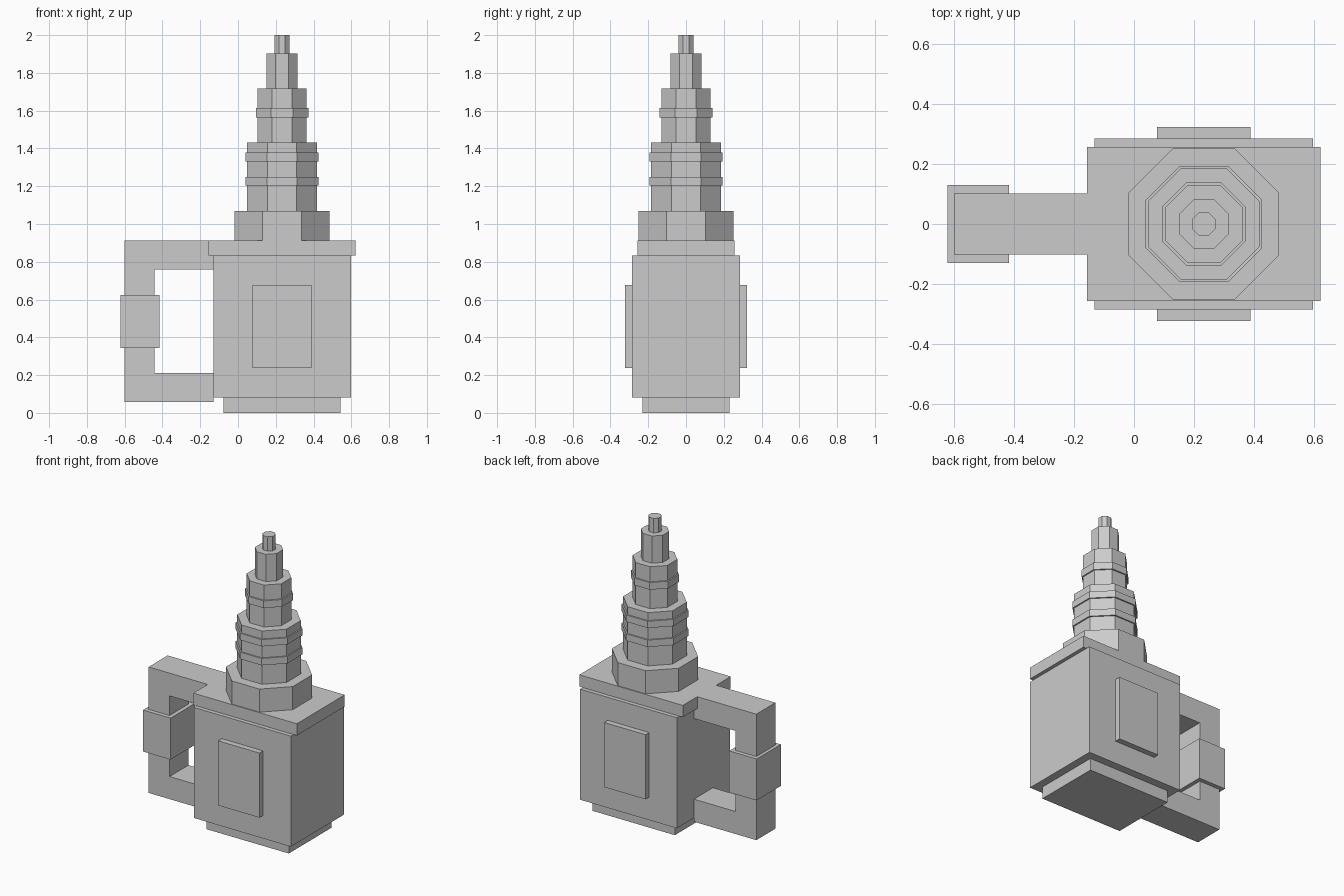
import bpy, bmesh, math
from mathutils import Matrix

if "Cube" in bpy.data.objects:
    bpy.data.objects.remove(bpy.data.objects["Cube"])

grey = bpy.data.materials.new("plain_grey")
grey.diffuse_color = (0.6, 0.6, 0.6, 1)
grey.use_nodes = True
grey.node_tree.nodes["Principled BSDF"].inputs["Base Color"].default_value = grey.diffuse_color
CX = 0.233  # axis of the body and tower


def finish(name, bm):
    bmesh.ops.recalc_face_normals(bm, faces=bm.faces)
    me = bpy.data.meshes.new(name)
    bm.to_mesh(me)
    bm.free()
    me.materials.append(grey)
    ob = bpy.data.objects.new(name, me)
    bpy.context.collection.objects.link(ob)
    return ob


def box(name, x0, x1, y0, y1, z0, z1):
    bm = bmesh.new()
    m = Matrix.Translation(((x0 + x1) / 2, (y0 + y1) / 2, (z0 + z1) / 2))
    bmesh.ops.create_cube(bm, size=1, matrix=m @ Matrix.Diagonal((x1 - x0, y1 - y0, z1 - z0, 1)))
    return finish(name, bm)


# Body blocks
box("base", CX - 0.31, CX + 0.31, -0.23, 0.23, 0, 0.082)
box("body", CX - 0.364, CX + 0.364, -0.285, 0.285, 0.082, 0.833)
box("lid", CX - 0.389, CX + 0.389, -0.257, 0.257, 0.833, 0.913)

# Raised panels on front and back
for side, s in (("front", -1), ("back", 1)):
    ys = sorted((s * 0.285, s * 0.324))
    box(side + "_panel", 0.077, 0.388, ys[0], ys[1], 0.238, 0.677)

# Handle: C-shaped profile extruded through its width
profile = [(-0.13, 0.057), (-0.6, 0.057), (-0.6, 0.913), (-0.13, 0.913),
           (-0.13, 0.758), (-0.443, 0.758), (-0.443, 0.21), (-0.13, 0.21)]
bm = bmesh.new()
face = bm.faces.new([bm.verts.new((x, -0.102, z)) for x, z in profile])
ext = bmesh.ops.extrude_face_region(bm, geom=[face], use_keep_orig=True)
bmesh.ops.translate(bm, vec=(0, 0.204, 0),
                    verts=[v for v in ext["geom"] if isinstance(v, bmesh.types.BMVert)])
finish("handle", bm)
box("handle_grip", -0.622, -0.416, -0.13, 0.13, 0.343, 0.625)

# Stepped octagonal tower with rings: (half width across flats, height)
steps = [(0.251, 0.913), (0.251, 1.07),
         (0.185, 1.07), (0.185, 1.203), (0.194, 1.203), (0.194, 1.25),
         (0.185, 1.25), (0.185, 1.332), (0.194, 1.332), (0.194, 1.378),
         (0.185, 1.378), (0.185, 1.432),
         (0.13, 1.432), (0.13, 1.565), (0.139, 1.565), (0.139, 1.614),
         (0.13, 1.614), (0.13, 1.717),
         (0.082, 1.717), (0.082, 1.902), (0.039, 1.902), (0.039, 2.0)]
bm = bmesh.new()
loops = []
for a, z in steps:
    r = a / math.cos(math.pi / 8)
    angs = [math.pi / 8 + k * math.pi / 4 for k in range(8)]
    loops.append([bm.verts.new((CX + r * math.cos(t), r * math.sin(t), z)) for t in angs])
for lo, hi in zip(loops, loops[1:]):
    for k in range(8):
        j = (k + 1) % 8
        bm.faces.new((lo[k], lo[j], hi[j], hi[k]))
bm.faces.new(loops[-1])
bm.faces.new(loops[0][::-1])
finish("stepped_tower", bm)
